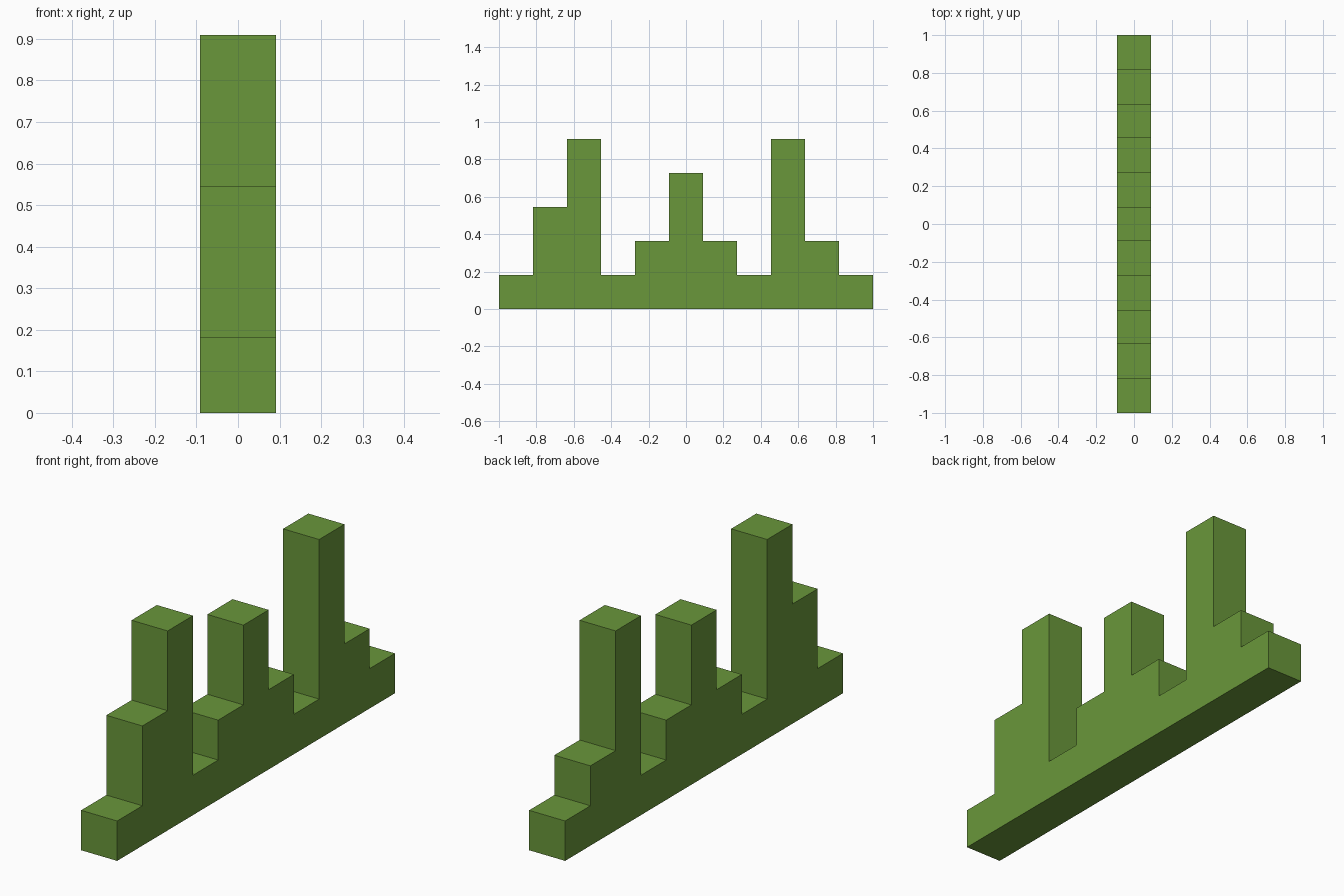
import bpy
import bmesh

if "Cube" in bpy.data.objects:
    bpy.data.objects.remove(bpy.data.objects["Cube"])

UNIT = 2 / 11                                # one block
HEIGHTS = [1, 3, 5, 1, 2, 4, 2, 1, 5, 2, 1]  # column heights in blocks, front to back

green = bpy.data.materials.new("grass green")
green.diffuse_color = (0.144, 0.31, 0.043, 1)
green.use_nodes = True
green.node_tree.nodes["Principled BSDF"].inputs["Base Color"].default_value = green.diffuse_color

# Stepped side outline in the YZ plane
outline = [(-1.0, 0.0)]
for i, h in enumerate(HEIGHTS):
    y = -1 + i * UNIT
    outline += [(y, h * UNIT), (y + UNIT, h * UNIT)]
outline.append((1.0, 0.0))

# Extrude the outline one block wide along x
bm = bmesh.new()
side = bm.faces.new([bm.verts.new((-UNIT / 2, y, z)) for y, z in outline])
extruded = bmesh.ops.extrude_face_region(bm, geom=[side], use_keep_orig=True)
moved = [v for v in extruded["geom"] if isinstance(v, bmesh.types.BMVert)]
bmesh.ops.translate(bm, verts=moved, vec=(UNIT, 0, 0))
bmesh.ops.recalc_face_normals(bm, faces=bm.faces)

mesh = bpy.data.meshes.new("stepped_wall")
bm.to_mesh(mesh)
bm.free()
mesh.materials.append(green)
wall = bpy.data.objects.new("stepped_wall", mesh)
bpy.context.collection.objects.link(wall)
